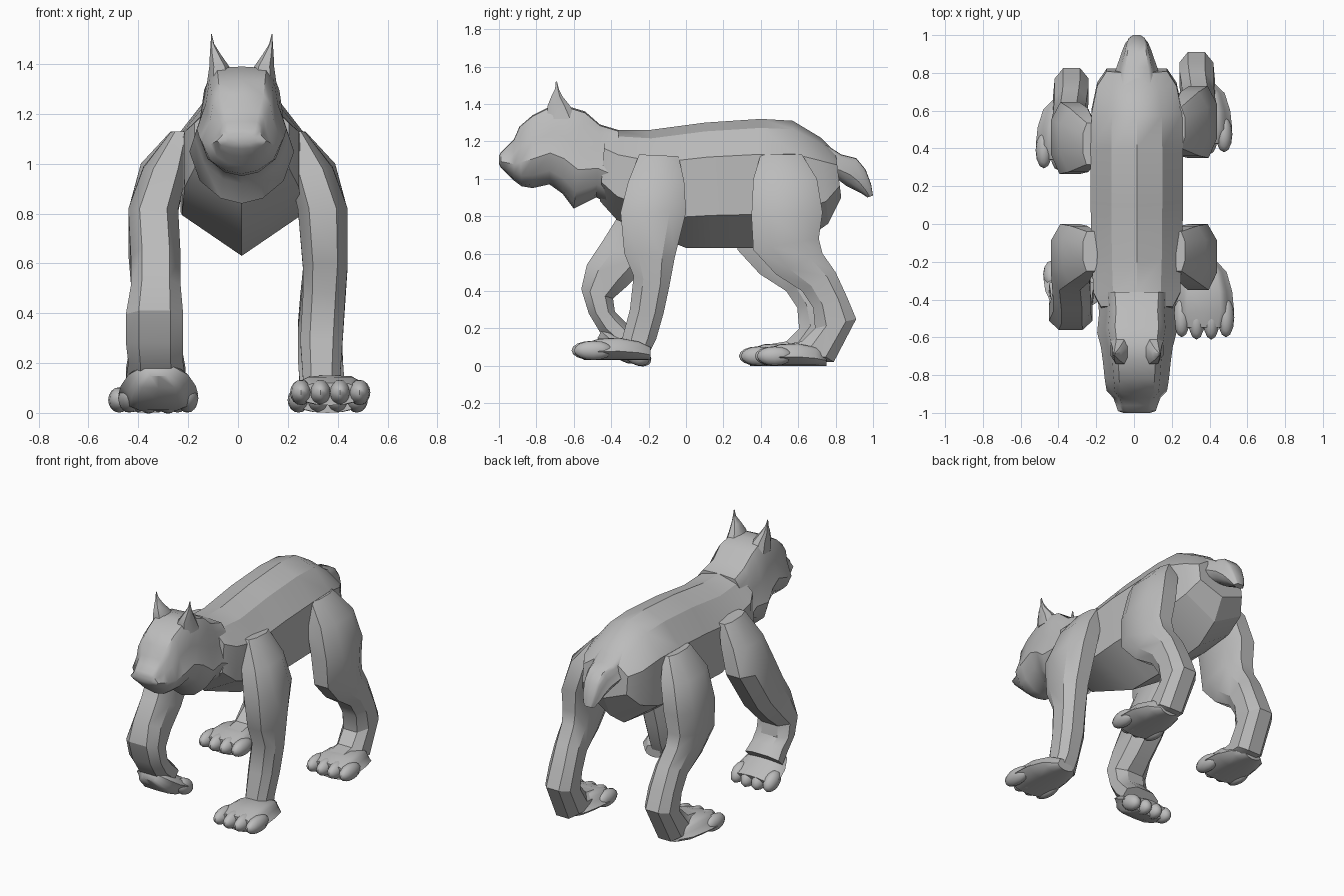
import bpy, bmesh
from math import radians
from mathutils import Vector, Matrix

default_cube = bpy.data.objects.get("Cube")
if default_cube:
    bpy.data.objects.remove(default_cube, do_unlink=True)

MIDDLE = 0.015  # the trunk sits slightly off the centre line

fur = bpy.data.materials.new("plain grey")
fur.use_nodes = True
fur.diffuse_color = (0.5, 0.5, 0.5, 1)
fur.node_tree.nodes["Principled BSDF"].inputs["Base Color"].default_value = fur.diffuse_color


def finish(name, bm, angle=30):
    """Turn a bmesh into a named, shaded object."""
    bmesh.ops.recalc_face_normals(bm, faces=bm.faces)
    mesh = bpy.data.meshes.new(name)
    bm.to_mesh(mesh)
    bm.free()
    mesh.materials.append(fur)
    obj = bpy.data.objects.new(name, mesh)
    bpy.context.collection.objects.link(obj)
    bpy.ops.object.select_all(action='DESELECT')
    obj.select_set(True)
    bpy.context.view_layer.objects.active = obj
    bpy.ops.object.shade_smooth_by_angle(angle=radians(angle))
    return obj


def add_loft(bm, profile, rows):
    """Skin rings; a row is x range, then the (y, z) ends of the ring."""
    rings = []
    for x0, x1, ya, za, yb, zb in rows:
        centre = Vector(((x0 + x1) / 2, (ya + yb) / 2, (za + zb) / 2))
        across = Vector(((x1 - x0) / 2, 0, 0))
        along = Vector((0, (yb - ya) / 2, (zb - za) / 2))
        rings.append([bm.verts.new(centre + across * u + along * v) for u, v in profile])
    count = len(profile)
    for lower, upper in zip(rings, rings[1:]):
        for i in range(count):
            j = (i + 1) % count
            bm.faces.new((lower[i], lower[j], upper[j], upper[i]))
    bm.faces.new(rings[0])
    bm.faces.new(rings[-1])


def both_sides(half):
    """Mirror a half profile listed from top to bottom."""
    return half + [(-u, v) for u, v in reversed(half) if u]


def trunk_rows(rows):
    """Rows of half width, bottom (y, z), top (y, z)."""
    return [(MIDDLE - w, MIDDLE + w, *ends) for w, *ends in rows]


def loft(name, profile, rows, angle=30):
    bm = bmesh.new()
    add_loft(bm, profile, rows)
    return finish(name, bm, angle)


# Cross-sections
body_profile = both_sides([(0, 1), (.55, .86), (1, .45), (1, -.48), (0, -1)])
head_profile = both_sides([(0, 1), (.55, .97), (.72, .75), (.8, .3), (1, -.2), (.8, -.65), (.4, -.92), (0, -1)])
limb_profile = [(-.55, -1), (.55, -1), (1, -.45), (1, .5), (.5, 1), (-.5, 1), (-1, .5), (-1, -.45)]

# Trunk with a keeled belly
loft("body", body_profile, trunk_rows([
    (.19, -.46, .88, -.43, 1.27),
    (.23, -.37, .78, -.36, 1.26),
    (.24, 0, .63, -.2, 1.26),
    (.245, .15, .63, .1, 1.30),
    (.245, .36, .63, .4, 1.32),
    (.24, .62, .66, .57, 1.31),
    (.21, .76, .76, .72, 1.22),
    (.16, .83, .9, .8, 1.14),
]))

# Neck, ruff, skull and muzzle
loft("head", head_profile, trunk_rows([
    (.21, -.36, .84, -.36, 1.26),
    (.20, -.48, .9, -.46, 1.29),
    (.21, -.6, .84, -.54, 1.36),
    (.19, -.66, .92, -.64, 1.39),
    (.18, -.73, .97, -.72, 1.39),
    (.17, -.82, .95, -.82, 1.34),
    (.16, -.88, .96, -.89, 1.28),
    (.125, -.92, .99, -.92, 1.21),
    (.11, -.96, 1.03, -.96, 1.17),
    (.10, -.99, 1.06, -.99, 1.14),
    (.07, -1, 1.08, -1, 1.12),
]), 40)

# Tufted ears
for side, label in ((1, "left"), (-1, "right")):
    loft(label + "_ear", limb_profile, [
        (MIDDLE + side * a, MIDDLE + side * b, y0, z, y1, z) for a, b, y0, y1, z in (
            (.03, .14, -.74, -.58, 1.32),
            (.05, .13, -.74, -.62, 1.39),
            (.085, .128, -.72, -.66, 1.44),
            (.11, .125, -.7, -.68, 1.48),
            (.12, .123, -.696, -.69, 1.52))])

# Short drooping tail
loft("tail", head_profile, trunk_rows([
    (.13, .75, .98, .72, 1.2),
    (.11, .82, .99, .83, 1.13),
    (.09, .86, .96, .91, 1.11),
    (.075, .9, .94, .96, 1.05),
    (.06, .94, .92, .99, .97),
    (.035, .97, .9, 1, .91),
]), 40)

# Shoulder shared by both front legs, then one planted and one lifted
shoulder = [
    (.19, .27, -.25, 1.13, -.04, 1.12),
    (.2, .38, -.31, .98, -.01, .99),
    (.24, .44, -.35, .82, 0, .82),
]
planted = shoulder + [
    (.26, .44, -.33, .6, -.06, .58),
    (.26, .43, -.28, .48, -.09, .42),
    (.25, .42, -.3, .3, -.12, .28),
    (.26, .41, -.34, .15, -.16, .14),
    (.26, .42, -.35, .06, -.2, .06),
]
lifted = shoulder + [
    (.23, .43, -.45, .66, -.2, .54),
    (.23, .43, -.53, .54, -.31, .43),
    (.22, .45, -.56, .41, -.39, .36),
    (.22, .45, -.52, .28, -.38, .29),
    (.22, .44, -.46, .18, -.34, .25),
    (.21, .45, -.38, .11, -.29, .2),
]
hind = [
    (.19, .27, .4, 1.13, .62, 1.13),
    (.2, .39, .36, 1, .7, 1),
    (.24, .44, .35, .8, .73, .82),
    (.26, .44, .36, .62, .71, .68),
    (.26, .43, .48, .49, .73, .6),
    (.25, .42, .62, .4, .8, .5),
    (.24, .42, .68, .31, .86, .37),
    (.24, .42, .69, .2, .91, .25),
    (.25, .43, .62, .13, .79, .02),
    (.25, .43, .5, .11, .6, .02),
]


def limb(name, rows, side, shift=0):
    loft(name, limb_profile, [(side * a, side * b, y0 + shift, z0, y1 + shift, z1)
                              for a, b, y0, z0, y1, z1 in rows])


limb("left_front_leg", planted, 1)
limb("right_front_leg", lifted, -1)
limb("left_hind_leg", hind, 1)
limb("right_hind_leg", hind, -1, -.085)


def paw(name, place, length, pitch=0):
    """Broad pad with four rounded toes, heel at the given place."""
    bm = bmesh.new()
    add_loft(bm, head_profile, [(-w, w, -t * length, 0, -t * length, h) for w, t, h in (
        (.06, 0, .07), (.12, .15, .1), (.15, .4, .12), (.16, .65, .115), (.13, .85, .09))])
    for i in range(4):
        offset = i - 1.5
        reach = length * (.77 - .03 * abs(offset))
        shape = Matrix.Translation((offset * .078, -reach, .052)) @ Matrix.Diagonal((.044, length * .25, .051, 1))
        bmesh.ops.create_uvsphere(bm, u_segments=12, v_segments=8, radius=1, matrix=shape)
    bm.transform(Matrix.Translation(place) @ Matrix.Rotation(radians(pitch), 4, 'X'))
    finish(name, bm, 50)


paw("left_front_paw", (.37, -.19, .03), .42)
paw("right_front_paw", (-.32, -.44, .21), .31, 152)
paw("left_hind_paw", (.36, .75, 0), .38)
paw("right_hind_paw", (-.36, .665, 0), .38)
